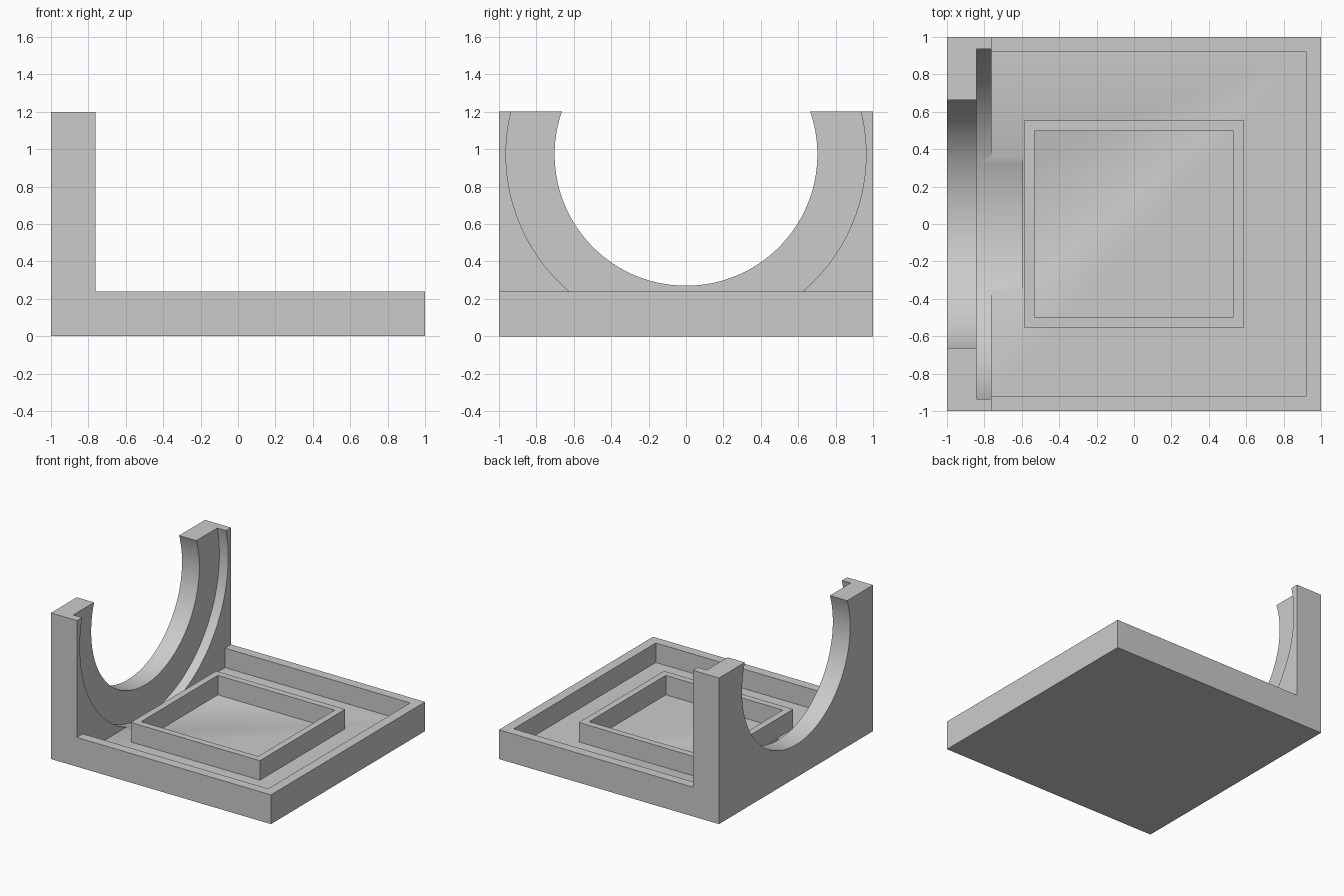
import bpy, bmesh, math
from mathutils import Matrix

cube = bpy.data.objects.get("Cube")
if cube:
    bpy.data.objects.remove(cube, do_unlink=True)

# Single neutral grey
grey = bpy.data.materials.new("light_grey")
grey.use_nodes = True
grey.diffuse_color = (0.6, 0.6, 0.6, 1)
grey.node_tree.nodes["Principled BSDF"].inputs["Base Color"].default_value = (0.6, 0.6, 0.6, 1)

WALL_X = -0.763    # inner face of the upright wall
RIM_Z = 0.24       # top of the tray rim
FLOOR_Z = 0.08     # tray floor
BORE_Z = 0.972     # axis height of the round cradle


def make(name, bm):
    bmesh.ops.recalc_face_normals(bm, faces=bm.faces)
    mesh = bpy.data.meshes.new(name)
    bm.to_mesh(mesh)
    bm.free()
    mesh.materials.append(grey)
    obj = bpy.data.objects.new(name, mesh)
    bpy.context.collection.objects.link(obj)
    return obj


def box(name, x0, x1, half_y, z0, z1):
    bm = bmesh.new()
    m = (Matrix.Translation(((x0 + x1) / 2, 0, (z0 + z1) / 2))
         @ Matrix.Diagonal((x1 - x0, 2 * half_y, z1 - z0, 1)))
    bmesh.ops.create_cube(bm, size=1, matrix=m)
    return make(name, bm)


def cylinder_x(name, radius, x0, x1):
    bm = bmesh.new()
    m = (Matrix.Translation(((x0 + x1) / 2, 0, BORE_Z))
         @ Matrix.Rotation(math.pi / 2, 4, 'Y'))
    bmesh.ops.create_cone(bm, cap_ends=True, segments=128, radius1=radius,
                          radius2=radius, depth=x1 - x0, matrix=m)
    return make(name, bm)


def cut(obj, cutter):
    mod = obj.modifiers.new("cut", 'BOOLEAN')
    mod.operation = 'DIFFERENCE'
    mod.solver = 'EXACT'
    mod.object = cutter
    bpy.context.view_layer.objects.active = obj
    bpy.ops.object.modifier_apply(modifier=mod.name)
    bpy.data.objects.remove(cutter, do_unlink=True)


# Tray and upright wall: an L profile extruded across the full depth
bm = bmesh.new()
profile = [(-1, 0), (1, 0), (1, RIM_Z), (WALL_X, RIM_Z), (WALL_X, 1.2), (-1, 1.2)]
face = bm.faces.new([bm.verts.new((x, -1, z)) for x, z in profile])
ext = bmesh.ops.extrude_face_region(bm, geom=[face])
bmesh.ops.translate(bm, vec=(0, 2, 0),
                    verts=[v for v in ext["geom"] if isinstance(v, bmesh.types.BMVert)])
body = make("tray_with_cradle_wall", bm)

# Tray recess, round opening, and the wider seat that also grooves the floor
cut(body, box("recess_cutter", WALL_X, 0.92, 0.922, FLOOR_Z, 0.4))
cut(body, cylinder_x("opening_cutter", 0.702, -1.2, -0.7))
cut(body, cylinder_x("seat_cutter", 0.962, -0.843, -0.596))

# Raised rectangular frame standing on the tray floor
frame = box("inner_frame", -0.587, 0.587, 0.553, FLOOR_Z - 0.02, RIM_Z)
cut(frame, box("frame_cutter", -0.532, 0.532, 0.498, 0, 0.4))

# Smooth the round surfaces, keep all edges crisp
bpy.ops.object.select_all(action='DESELECT')
body.select_set(True)
bpy.context.view_layer.objects.active = body
bpy.ops.object.shade_smooth_by_angle(angle=math.radians(30))
body.select_set(False)
